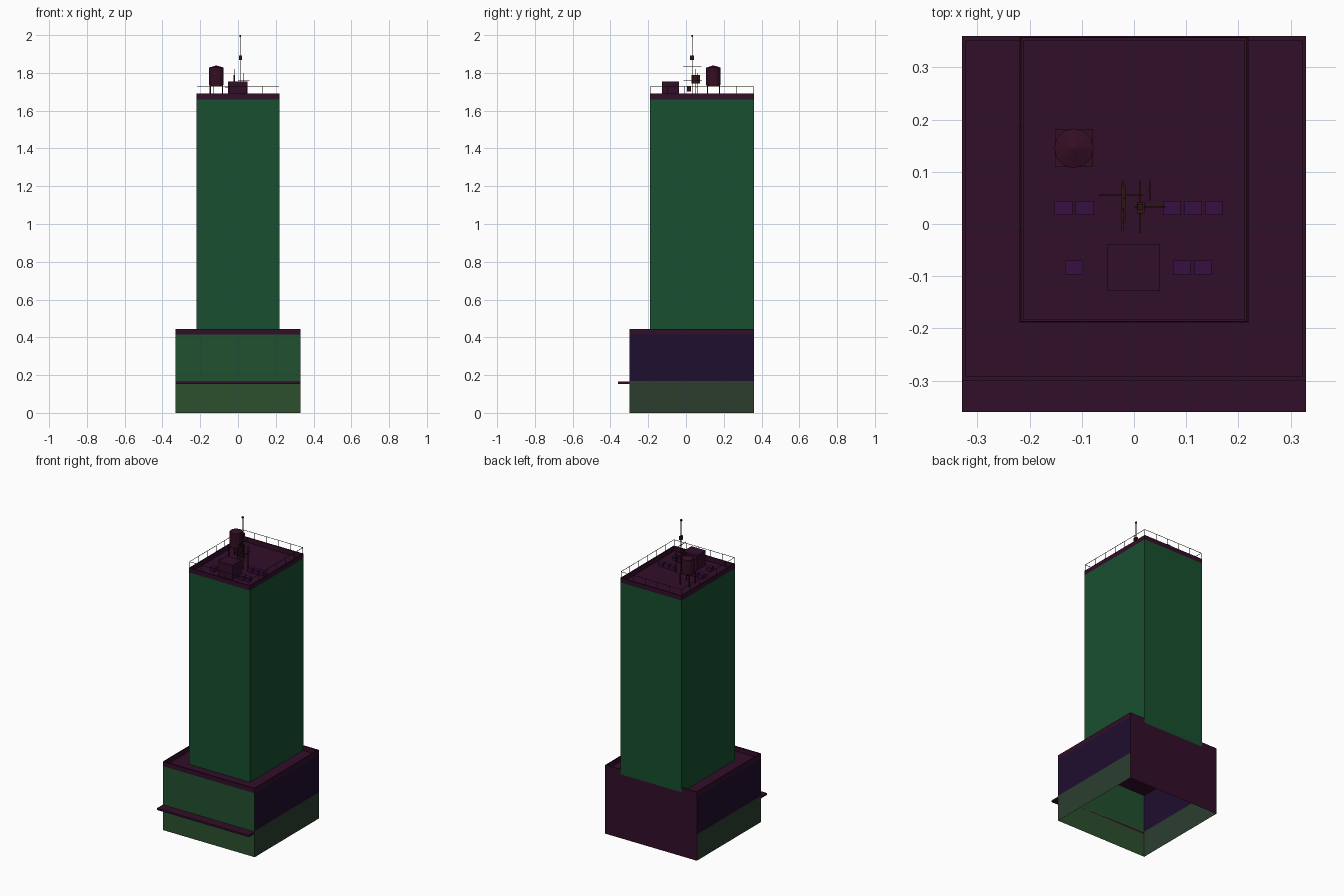
import bpy, bmesh, math

if "Cube" in bpy.data.objects:
    bpy.data.objects.remove(bpy.data.objects["Cube"])


def material(name, rgb):
    m = bpy.data.materials.new(name)
    m.diffuse_color = (*rgb, 1)
    m.use_nodes = True
    m.node_tree.nodes["Principled BSDF"].inputs["Base Color"].default_value = m.diffuse_color
    return m


PURPLE = material("dark_purple", (0.031, 0.0044, 0.022))
GREEN = material("tower_green", (0.0086, 0.078, 0.028))
UPPER = material("podium_green", (0.015, 0.08, 0.028))
SHOP = material("shopfront_green", (0.025, 0.08, 0.028))
BLUE = material("side_blue", (0.0137, 0.0044, 0.028))
SIDE = material("side_grey_green", (0.025, 0.048, 0.028))
UNIT = material("unit_violet", (0.038, 0.0044, 0.053))
TANK = material("tank_maroon", (0.035, 0.0044, 0.017))
METAL = material("mast_brown", (0.025, 0.008, 0.005))


def finish(name, bm, mats):
    me = bpy.data.meshes.new(name)
    bm.to_mesh(me)
    bm.free()
    for m in mats:
        me.materials.append(m)
    ob = bpy.data.objects.new(name, me)
    bpy.context.collection.objects.link(ob)
    return ob


def add_box(bm, x0, x1, y0, y1, z0, z1):
    vs = bmesh.ops.create_cube(bm, size=1)["verts"]
    for v in vs:
        v.co.x = x1 if v.co.x > 0 else x0
        v.co.y = y1 if v.co.y > 0 else y0
        v.co.z = z1 if v.co.z > 0 else z0


def boxes(name, spans, mat):
    bm = bmesh.new()
    for s in spans:
        add_box(bm, *s)
    return finish(name, bm, [mat])


def wall_shell(name, x0, x1, y0, y1, z0, z1, mats):
    # four outward walls, open above and below: front, right, back, left
    bm = bmesh.new()
    pts = [(x0, y0), (x1, y0), (x1, y1), (x0, y1)]
    lo = [bm.verts.new((*p, z0)) for p in pts]
    hi = [bm.verts.new((*p, z1)) for p in pts]
    for i in range(4):
        j = (i + 1) % 4
        bm.faces.new((lo[i], lo[j], hi[j], hi[i])).material_index = i
    return finish(name, bm, mats)


def deck(name, x0, x1, y0, y1, z):
    bm = bmesh.new()
    bm.faces.new([bm.verts.new((x, y, z)) for x, y in
                  ((x0, y0), (x1, y0), (x1, y1), (x0, y1))])
    return finish(name, bm, [PURPLE])


def bar(c, axis, length, r=0.0015):
    # thin square bar centred at c
    h = [r, r, r]
    h[axis] = length / 2
    return tuple(v for k in range(3) for v in (c[k] - h[k], c[k] + h[k]))


PX, PY0, PY1 = 0.33, -0.30, 0.36      # podium
TX, TY0 = 0.22, -0.19                 # tower, flush with podium back
T = 0.008                             # parapet thickness

# podium: open-bottomed walls, deck, parapet and canopy
wall_shell("podium_lower_walls", -PX, PX, PY0, PY1, 0, 0.17, [SHOP, SIDE, PURPLE, SIDE])
wall_shell("podium_upper_walls", -PX, PX, PY0, PY1, 0.17, 0.415, [UPPER, BLUE, PURPLE, BLUE])
deck("podium_deck", -PX, PX, PY0, PY1, 0.415)
boxes("podium_parapet", [
    (-PX, PX, PY0, PY0 + T, 0.415, 0.445),
    (-PX, -PX + T, PY0 + T, PY1, 0.415, 0.445),
    (PX - T, PX, PY0 + T, PY1, 0.415, 0.445),
    (-PX + T, -TX, PY1 - T, PY1, 0.415, 0.445),
    (TX, PX - T, PY1 - T, PY1, 0.415, 0.445)], PURPLE)
boxes("canopy", [(-PX, PX, -0.36, PY0, 0.153, 0.165)], PURPLE)

# tower: walls, roof deck and parapet
wall_shell("tower_walls", -TX, TX, TY0, PY1, 0.415, 1.66, [GREEN] * 4)
deck("tower_roof", -TX, TX, TY0, PY1, 1.66)
boxes("tower_parapet", [
    (-TX, TX, TY0, TY0 + T, 1.66, 1.69),
    (-TX, TX, PY1 - T, PY1, 1.66, 1.69),
    (-TX, -TX + T, TY0 + T, PY1 - T, 1.66, 1.69),
    (TX - T, TX, TY0 + T, PY1 - T, 1.66, 1.69)], PURPLE)

# railing round the roof edge
rails = []
rx, ry0, ry1 = TX - 0.003, TY0 + 0.003, PY1 - 0.003
yc = (ry0 + ry1) / 2
for y in (ry0, ry1):
    rails.append(bar((0, y, 1.73), 0, 2 * rx, 0.001))
    rails += [bar((-rx + 2 * rx * i / 5, y, 1.71), 2, 0.04, 0.001) for i in range(6)]
for x in (-rx, rx):
    rails.append(bar((x, yc, 1.73), 1, ry1 - ry0, 0.001))
    rails += [bar((x, ry0 + (ry1 - ry0) * i / 6, 1.71), 2, 0.04, 0.001) for i in range(1, 6)]
boxes("roof_railing", rails, METAL)

# stair house and air units
boxes("stair_house", [(-0.052, 0.05, -0.128, -0.038, 1.66, 1.755)], PURPLE)
units = [(x, 0.031) for x in (-0.135, -0.095, 0.073, 0.113, 0.153)]
units += [(x, -0.083) for x in (-0.115, 0.092, 0.132)]
boxes("air_units", [(x - 0.017, x + 0.017, y - 0.0135, y + 0.0135, 1.66, 1.685)
                    for x, y in units], UNIT)

# water tank on a legged stand
wx, wy = -0.115, 0.145
stand = [bar((wx + 0.032 * a, wy + 0.032 * b, 1.695), 2, 0.07, 0.003)
         for a in (-1, 1) for b in (-1, 1)]
stand.append((wx - 0.036, wx + 0.036, wy - 0.036, wy + 0.036, 1.73, 1.736))
boxes("tank_stand", stand, TANK)
bm = bmesh.new()
rings = [[bm.verts.new((wx + 0.038 * math.cos(math.tau * i / 12),
                        wy + 0.038 * math.sin(math.tau * i / 12), z))
          for i in range(12)] for z in (1.736, 1.828)]
top = bm.verts.new((wx, wy, 1.84))
bm.faces.new(rings[0][::-1])
for i in range(12):
    j = (i + 1) % 12
    bm.faces.new((rings[0][i], rings[0][j], rings[1][j], rings[1][i]))
    bm.faces.new((rings[1][i], rings[1][j], top))
finish("water_tank", bm, [TANK])

# main mast with cross arms, short side aerials and panel boxes
mx, my = 0.012, 0.033
boxes("antenna_mast", [
    bar((mx, my, 1.83), 2, 0.34, 0.0025),
    bar((mx, my, 1.835), 1, 0.10),
    bar((mx + 0.003, my, 1.88), 0, 0.012),
    bar((0.03, my, 1.76), 0, 0.06),
    bar((mx, 0.015, 1.76), 1, 0.05)], METAL)
boxes("side_aerials", [
    bar((-0.02, 0.05, 1.74), 2, 0.16),
    bar((0.028, 0.062, 1.73), 2, 0.14),
    bar((-0.025, 0.055, 1.725), 0, 0.085),
    bar((-0.022, 0.035, 1.76), 1, 0.095),
    bar((0.03, 0.065, 1.76), 1, 0.04)], METAL)
boxes("antenna_panels", [
    (mx - 0.006, mx + 0.008, 0.02, 0.042, 1.868, 1.893),
    (-0.024, -0.016, 0.03, 0.075, 1.745, 1.79),
    (-0.024, -0.016, 0.005, 0.026, 1.702, 1.727),
    (mx - 0.005, mx + 0.005, my - 0.005, my + 0.005, 1.99, 2.0)], METAL)
